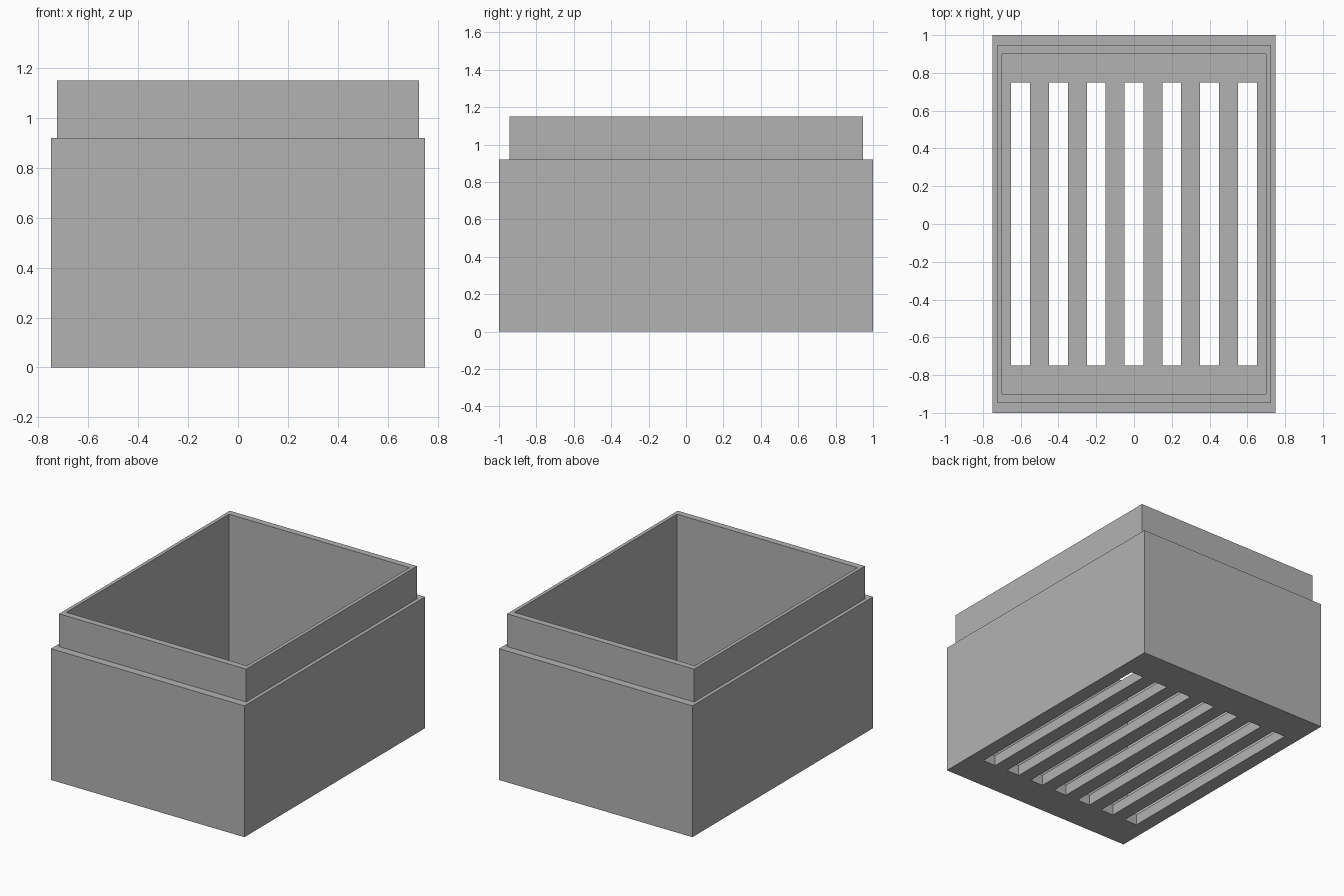
import bpy
import bmesh
from mathutils import Matrix

cube = bpy.data.objects.get("Cube")
if cube:
    bpy.data.objects.remove(cube, do_unlink=True)

FLOOR, SHOULDER, TOP = 0.075, 0.92, 1.15
SLOTS, PITCH = 7, 0.2

grey = bpy.data.materials.new("plain_grey")
grey.use_nodes = True
colour = (0.45, 0.45, 0.45, 1)
grey.diffuse_color = colour
grey.node_tree.nodes["Principled BSDF"].inputs["Base Color"].default_value = colour


def make_object(name, bm):
    bmesh.ops.recalc_face_normals(bm, faces=bm.faces)
    mesh = bpy.data.meshes.new(name)
    bm.to_mesh(mesh)
    bm.free()
    mesh.materials.append(grey)
    obj = bpy.data.objects.new(name, mesh)
    bpy.context.collection.objects.link(obj)
    return obj


# Stepped open box: rectangular rings from the base, over the lip, down to the floor
rings = [(0.75, 1, 0), (0.75, 1, SHOULDER), (0.725, 0.945, SHOULDER),
         (0.725, 0.945, TOP), (0.7, 0.9, TOP), (0.7, 0.9, FLOOR)]
bm = bmesh.new()
loops = [[bm.verts.new((sx * x, sy * y, z))
          for sx, sy in ((-1, -1), (1, -1), (1, 1), (-1, 1))]
         for x, y, z in rings]
for low, high in zip(loops, loops[1:]):
    for i in range(4):
        j = (i + 1) % 4
        bm.faces.new((low[i], low[j], high[j], high[i]))
bm.faces.new(loops[0])
bm.faces.new(loops[-1])
box = make_object("slotted_box", bm)

# Row of slots through the floor
bm = bmesh.new()
for i in range(SLOTS):
    x = (i - (SLOTS - 1) / 2) * PITCH
    bmesh.ops.create_cube(bm, matrix=Matrix.Translation((x, 0, 0))
                          @ Matrix.Diagonal((PITCH / 2, 1.5, 0.4, 1)))
cutter = make_object("slot_cutter", bm)
cutter.hide_render = True

cut = box.modifiers.new("slots", "BOOLEAN")
cut.operation = "DIFFERENCE"
cut.solver = "EXACT"
cut.object = cutter
bpy.context.view_layer.objects.active = box
box.select_set(True)
bpy.ops.object.modifier_apply(modifier=cut.name)
bpy.data.objects.remove(cutter, do_unlink=True)
